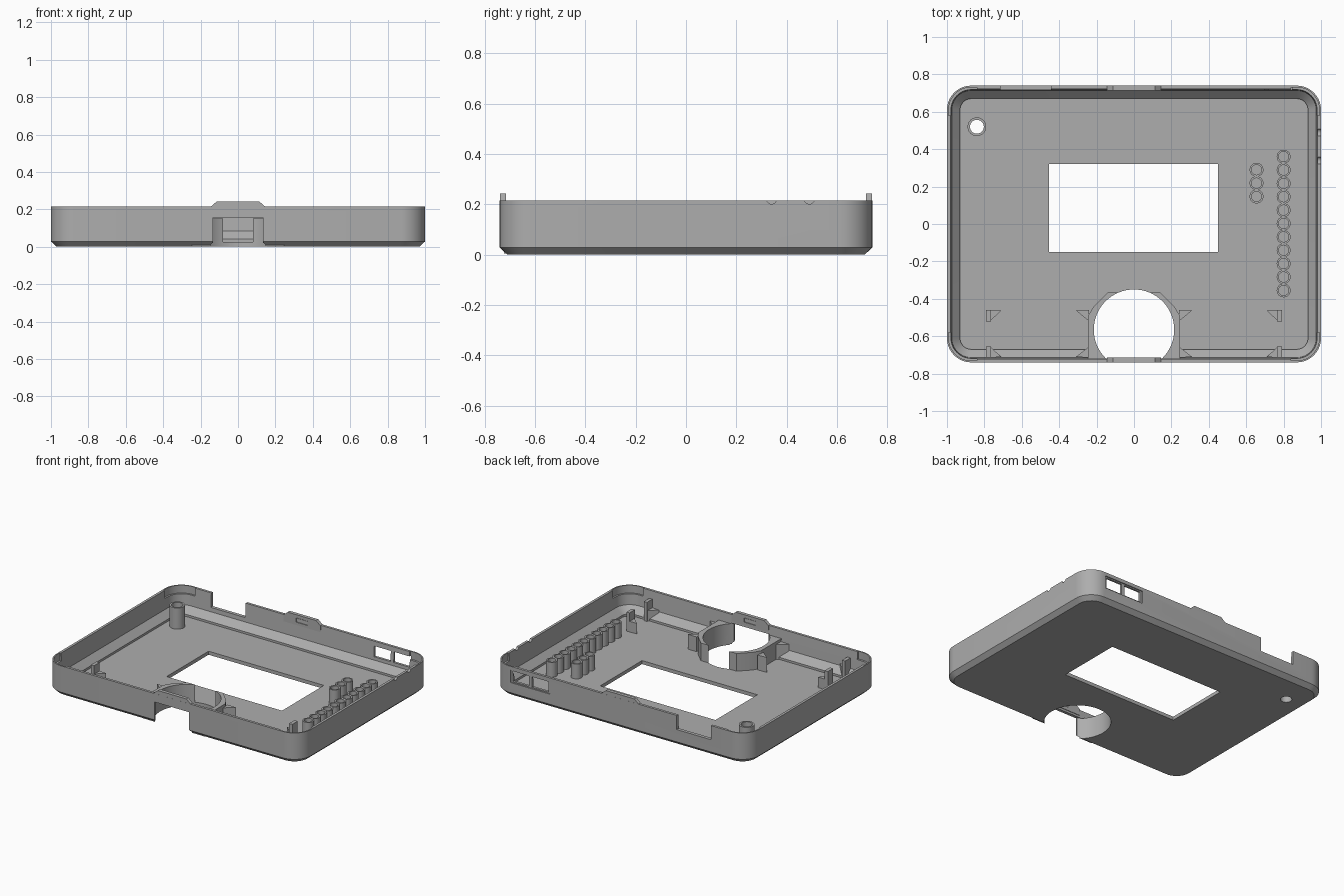
import bpy, bmesh, math

old = bpy.data.objects.get("Cube")
if old:
    bpy.data.objects.remove(old, do_unlink=True)

grey = bpy.data.materials.new("mid grey plastic")
grey.use_nodes = True
COLOUR = (0.42, 0.42, 0.42, 1)
grey.diffuse_color = COLOUR
grey.node_tree.nodes["Principled BSDF"].inputs["Base Color"].default_value = COLOUR

W, D, H = 1.0, 0.74, 0.215
FLOOR = 0.025


def finish(name, bm):
    bmesh.ops.recalc_face_normals(bm, faces=bm.faces)
    mesh = bpy.data.meshes.new(name)
    bm.to_mesh(mesh)
    bm.free()
    mesh.materials.append(grey)
    ob = bpy.data.objects.new(name, mesh)
    bpy.context.collection.objects.link(ob)
    return ob


def activate(ob):
    bpy.ops.object.select_all(action='DESELECT')
    ob.select_set(True)
    bpy.context.view_layer.objects.active = ob


def loft(name, rings):
    """Skin a stack of matching rings and cap both ends."""
    bm = bmesh.new()
    loops = [[bm.verts.new(p) for p in ring] for ring in rings]
    n = len(loops[0])
    for a, b in zip(loops, loops[1:]):
        for i in range(n):
            j = (i + 1) % n
            bm.faces.new((a[i], a[j], b[j], b[i]))
    bm.faces.new(loops[0])
    bm.faces.new(loops[-1])
    return finish(name, bm)


def prism(name, pts, z0, z1):
    return loft(name, [[(x, y, z) for x, y in pts] for z in (z0, z1)])


def box(name, x0, x1, y0, y1, z0, z1):
    return prism(name, [(x0, y0), (x1, y0), (x1, y1), (x0, y1)], z0, z1)


def circle(cx, cy, r, n=32):
    return [(cx + r * math.cos(math.tau * i / n), cy + r * math.sin(math.tau * i / n))
            for i in range(n)]


def corner_arc(sx, sy, inset, steps=10):
    r = max(0.13 - inset, 0.03)
    return [(sx * (W - inset - r + r * math.cos(math.pi / 2 * i / steps)),
             sy * (D - inset - r + r * math.sin(math.pi / 2 * i / steps)))
            for i in range(steps + 1)]


def outline(inset):
    pts = []
    for sx, sy in ((1, 1), (-1, 1), (-1, -1), (1, -1)):
        arc = corner_arc(sx, sy, inset)
        pts += arc if sx * sy > 0 else arc[::-1]
    return pts


def cut(target, cutter):
    cutter.hide_render = True
    mod = target.modifiers.new("cut", 'BOOLEAN')
    mod.operation, mod.solver, mod.object = 'DIFFERENCE', 'EXACT', cutter
    activate(target)
    bpy.ops.object.modifier_apply(modifier=mod.name)
    bpy.data.objects.remove(cutter, do_unlink=True)


# Tray: chamfered underside, thin walls, sloped inner skirt
profile = [(0.03, 0), (0, 0.028), (0, H), (0.018, H),
           (0.026, 0.085), (0.07, 0.04), (0.07, FLOOR)]
tray = loft("tray_shell", [[(x, y, z) for x, y in outline(i)] for i, z in profile])

# Screen window, round well and front mouth
cut(tray, box("window_cutter", -0.455, 0.45, -0.15, 0.32, -0.1, 0.1))
cut(tray, prism("well_cutter", circle(0, -0.565, 0.215, 64), -0.1, 0.155))
cut(tray, box("mouth_cutter", -0.135, 0.135, -0.8, -0.66, -0.1, 0.155))
cut(tray, prism("post_hole_cutter", circle(-0.84, 0.52, 0.037), -0.1, 0.1))

# Back wall: open notch and two port slots in a shallow recess
cut(tray, box("notch_cutter", -0.715, -0.445, 0.66, 0.8, 0.115, 0.3))
cut(tray, box("recess_cutter", 0.55, 0.86, 0.733, 0.8, 0.1, 0.19))
for x0, x1 in ((0.565, 0.695), (0.72, 0.845)):
    cut(tray, box("port_cutter", x0, x1, 0.6, 0.8, 0.108, 0.182))

# Stepped rim in each corner
for sx in (-1, 1):
    for sy in (-1, 1):
        pts = corner_arc(sx, sy, 0.009)
        pts = ([(sx * 0.84, sy * 0.58), (sx * (W - 0.009), sy * 0.58)] + pts
               + [(sx * 0.84, sy * (D - 0.009))])
        cut(tray, prism("rim_cutter", pts, 0.16, 0.3))

# Small round nicks in the rim of the left wall
for y in (0.34, 0.49):
    nick = prism("nick_cutter", circle(0, 0, 0.02, 20), 0.9, 1.1)
    nick.rotation_euler = (0, math.pi / 2, 0)
    nick.location = (0, y, H + 0.006)
    bpy.context.view_layer.update()
    cut(tray, nick)

# Catch tabs at middle of front and back walls, each with an inner socket
for name, s in (("front_tab", -1), ("back_tab", 1)):
    shape = [(-0.145, 0.17), (0.145, 0.17), (0.145, H), (0.112, 0.243),
             (-0.112, 0.243), (-0.145, H)]
    tab = loft(name, [[(x, s * y, z) for x, z in shape] for y in (0.715, 0.7395)])
    y0, y1 = sorted((s * 0.65, s * 0.729))
    cut(tab, box("socket_cutter", -0.045, 0.045, y0, y1, 0.19, 0.22))

# Sleeve around the well
half = [(0.245, -0.722), (0.245, -0.49), (0.215, -0.44), (0.14, -0.366)]
sleeve = prism("well_sleeve", half + [(-x, y) for x, y in half[::-1]], 0.005, 0.15)
cut(sleeve, prism("sleeve_cutter", circle(0, -0.565, 0.215, 64), -0.1, 0.3))
cut(sleeve, box("sleeve_mouth_cutter", -0.135, 0.135, -0.8, -0.66, -0.1, 0.3))


def tube(name, x, y, r_out, r_in, top):
    """Hollow standing post."""
    rings = [(r_out, FLOOR - 0.005), (r_out, top), (r_in, top), (r_in, FLOOR - 0.005)]
    bm = bmesh.new()
    loops = [[bm.verts.new((px, py, z)) for px, py in circle(x, y, r)] for r, z in rings]
    for k in range(4):
        a, b = loops[k], loops[(k + 1) % 4]
        for i in range(len(a)):
            j = (i + 1) % len(a)
            bm.faces.new((a[i], a[j], b[j], b[i]))
    return finish(name, bm)


# Screw post and rows of light guides
tube("screw_post", -0.84, 0.52, 0.05, 0.037, 0.175)
for i in range(11):
    tube(f"guide_tube_{i + 1}", 0.8, 0.36 - i * 0.0715, 0.037, 0.027, 0.13)
for i in range(3):
    tube(f"side_guide_tube_{i + 1}", 0.655, 0.29 - i * 0.0715, 0.037, 0.027, 0.13)

# Board brackets: slim post with a tapering gusset, mirrored left and right
for side, s in (("left", 1), ("right", -1)):
    for row, y0, tip in (("rear", -0.52, -0.463), ("front", -0.715, -0.71)):
        x0, x1 = sorted((s * 0.765, s * 0.79))
        box(f"{side}_{row}_bracket", x0, x1, y0, y0 + 0.06, 0.02, 0.16)
        prism(f"{side}_{row}_gusset",
              [(s * 0.77, y0), (s * 0.77, y0 + 0.06), (s * 0.71, tip)], 0.02, 0.1)
        prism(f"{side}_{row}_sleeve_fin",
              [(s * 0.24, y0), (s * 0.24, y0 + 0.06), (s * 0.31, tip)], 0.02, 0.13)

for ob in list(bpy.context.scene.objects):
    if ob.type == 'MESH' and grey.name in ob.data.materials:
        activate(ob)
        bpy.ops.object.shade_smooth_by_angle(angle=math.radians(30))
